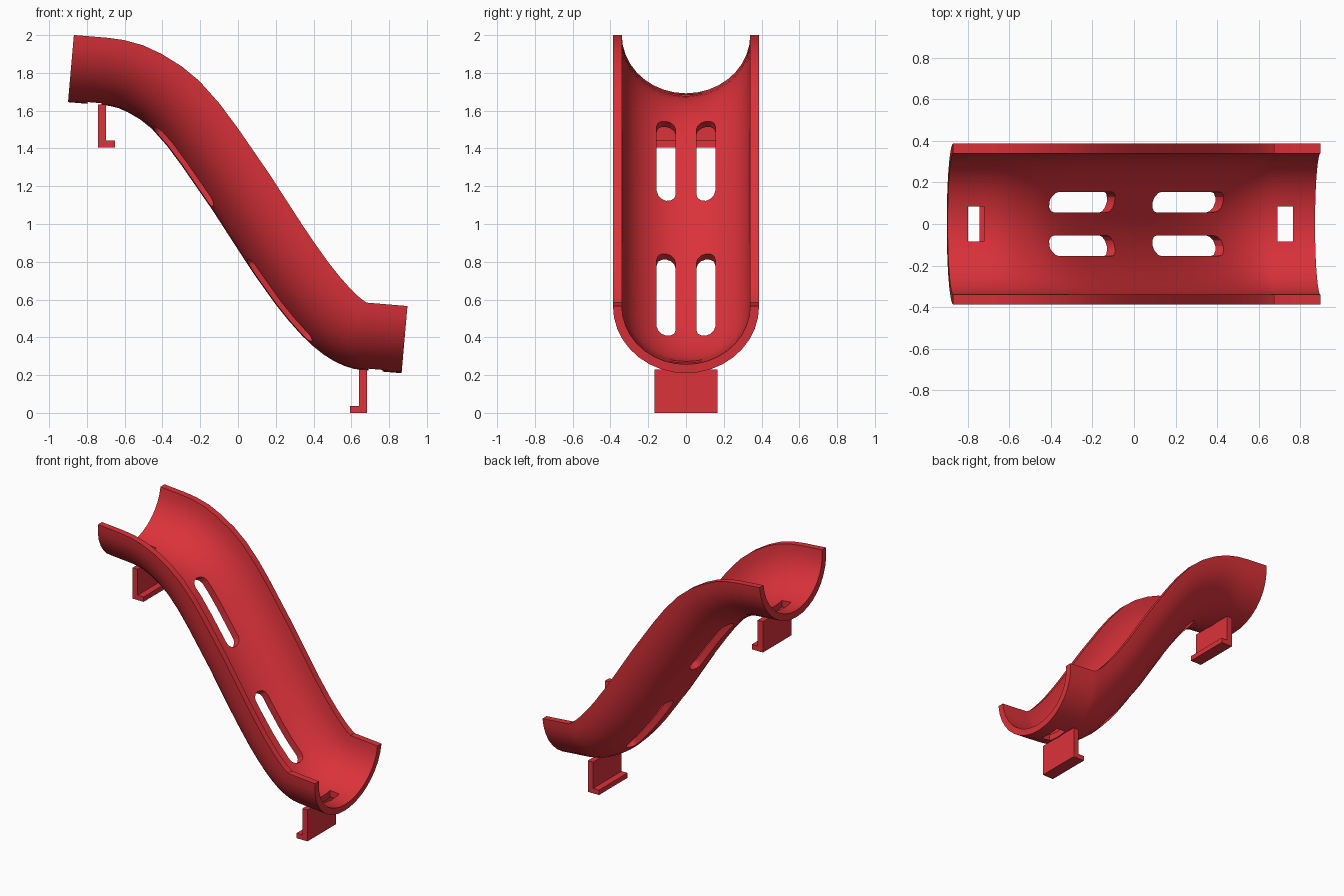
import bpy, bmesh, math
from mathutils import Matrix, Vector

if "Cube" in bpy.data.objects:
    bpy.data.objects.remove(bpy.data.objects["Cube"])

red = bpy.data.materials.new("slide red")
red.diffuse_color = (0.71, 0.032, 0.042, 1)
red.use_nodes = True
red.node_tree.nodes["Principled BSDF"].inputs["Base Color"].default_value = red.diffuse_color


def make_object(name, bm):
    bmesh.ops.recalc_face_normals(bm, faces=bm.faces)
    mesh = bpy.data.meshes.new(name)
    bm.to_mesh(mesh)
    bm.free()
    mesh.materials.append(red)
    ob = bpy.data.objects.new(name, mesh)
    bpy.context.collection.objects.link(ob)
    return ob


def extrude_outline(name, points, depth, matrix):
    """Prism from a 2D outline, centred along its local z, then placed."""
    bm = bmesh.new()
    face = bm.faces.new([bm.verts.new((a, b, -depth / 2)) for a, b in points])
    top = bmesh.ops.extrude_face_region(bm, geom=[face])["geom"]
    bmesh.ops.translate(bm, vec=(0, 0, depth),
                        verts=[v for v in top if isinstance(v, bmesh.types.BMVert)])
    bmesh.ops.transform(bm, matrix=matrix, verts=bm.verts)
    return make_object(name, bm)


# chute: half-pipe section lofted along the S path (bottom x, bottom z, slope in degrees)
PATH = [(-.9, 1.645, 5), (-.72, 1.630, 5), (-.68, 1.625, 12), (-.634, 1.614, 21),
        (-.584, 1.592, 30), (-.52, 1.555, 38.5), (-.455, 1.503, 45), (-.377, 1.415, 51.5),
        (-.30, 1.312, 55.5), (-.135, 1.073, 57), (.035, .810, 57), (.1, .713, 56),
        (.2, .573, 52), (.27, .486, 49), (.338, .410, 44.5), (.395, .355, 39),
        (.45, .311, 33), (.505, .276, 26), (.56, .250, 19), (.61, .234, 11),
        (.65, .228, 5), (.866, .21, 5)]
SEG = 18
W, D, T = .387, .357, .047
arc = [math.pi * i / SEG for i in range(SEG + 1)]
section = [(W * math.cos(a), D - D * math.sin(a)) for a in arc]
section += [((W - T) * math.cos(a), D - (D - T) * math.sin(a)) for a in reversed(arc)]

bm = bmesh.new()
rings = []
for x, z, deg in PATH:
    s, c = math.sin(math.radians(deg)), math.cos(math.radians(deg))
    rings.append([bm.verts.new((x + h * s, y, z + h * c)) for y, h in section])
n = len(section)
for r0, r1 in zip(rings, rings[1:]):
    for i in range(n):
        j = (i + 1) % n
        bm.faces.new((r0[i], r0[j], r1[j], r1[i]))
for r in (rings[0], rings[-1]):          # end caps as quad strips
    for i in range(SEG):
        bm.faces.new((r[i], r[i + 1], r[n - 2 - i], r[n - 1 - i]))
chute = make_object("chute", bm)

cutters = []
# long slots: capsule cutters pushed through at right angles to the slope
for (x0, z0), (x1, z1) in (((-.457, 1.505), (-.135, 1.09)), ((.042, .805), (.378, .37))):
    along = Vector((x1 - x0, 0, z1 - z0))
    half, r = along.length / 2, .05
    along.normalize()
    outline = []
    for sign in (1, -1):
        for k in range(7):
            a = -math.pi / 2 + math.pi * k / 6
            outline.append((sign * (half - r + r * math.cos(a)), sign * r * math.sin(a)))
    side = Vector((0, 1, 0))
    rot = Matrix((along, side, along.cross(side))).transposed().to_4x4()
    for y in (-.105, .105):
        place = Matrix.Translation(((x0 + x1) / 2, y, (z0 + z1) / 2)) @ rot
        cutters.append(extrude_outline("slot_cutter", outline, .3, place))

# rectangular holes near each end
for xa, xb, z in ((-.797, -.722, 1.65), (.69, .765, .24)):
    box = [(xa, -.083), (xb, -.083), (xb, .083), (xa, .083)]
    cutters.append(extrude_outline("hole_cutter", box, .25, Matrix.Translation((0, 0, z))))

for cutter in cutters:
    cutter.hide_render = True
    mod = chute.modifiers.new("cut", "BOOLEAN")
    mod.operation, mod.solver, mod.object = "DIFFERENCE", "EXACT", cutter
bpy.context.view_layer.objects.active = chute
for mod in list(chute.modifiers):
    bpy.ops.object.modifier_apply(modifier=mod.name)
for cutter in cutters:
    bpy.data.objects.remove(cutter)
bpy.ops.object.select_all(action="DESELECT")
chute.select_set(True)
bpy.ops.object.shade_smooth_by_angle(angle=math.radians(30))

# support brackets: L profiles extruded across the chute, feet facing inward
upright = Matrix.Rotation(math.pi / 2, 4, "X")
for name, x, z, top, d in (("upper_bracket", -.742, 1.405, 1.632, 1),
                           ("lower_bracket", .682, 0, .23, -1)):
    profile = [(x, z), (x + d * .09, z), (x + d * .09, z + .036),
               (x + d * .042, z + .036), (x + d * .042, top), (x, top)]
    extrude_outline(name, profile, .332, upright)
